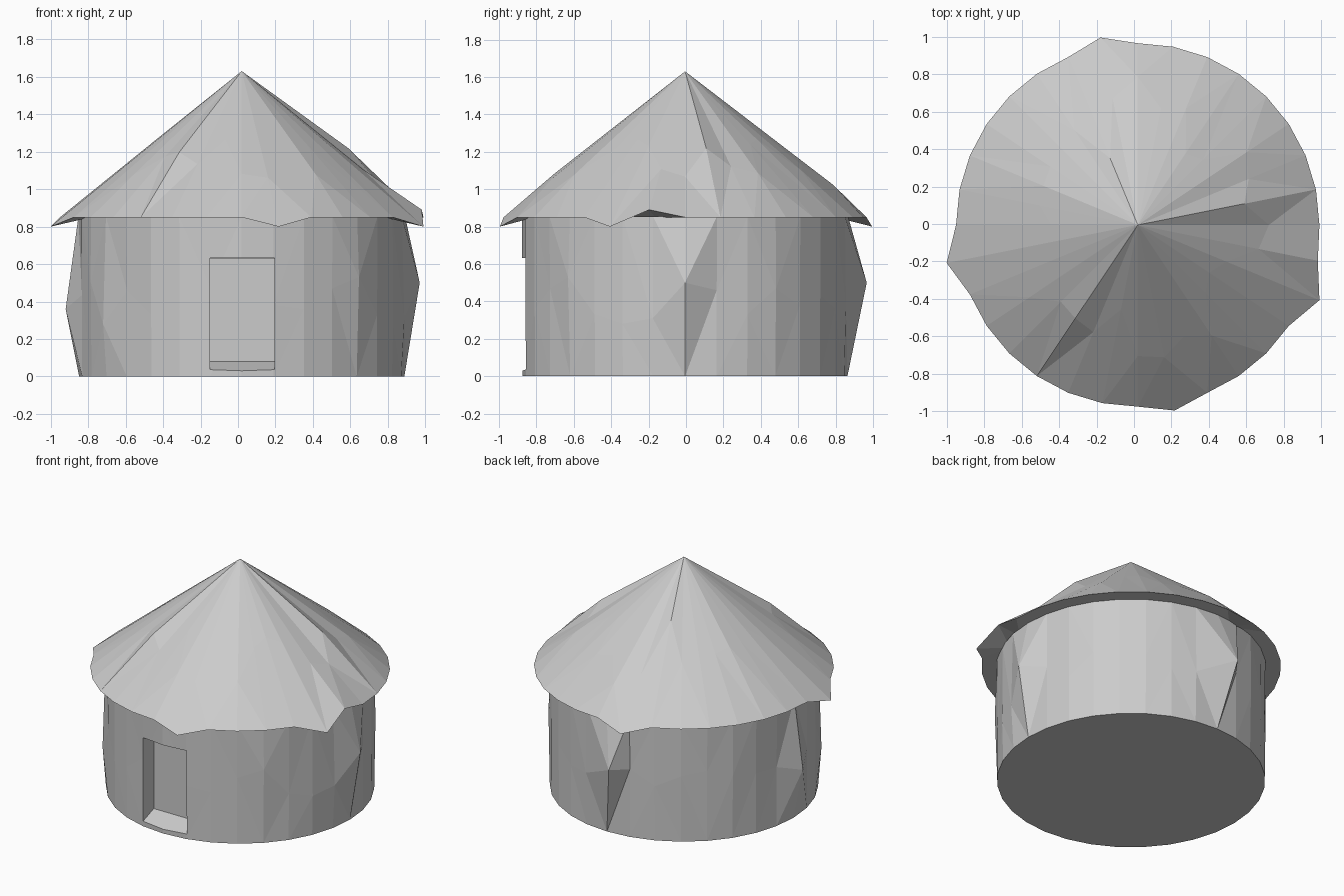
import bpy, bmesh, random
from math import sin, cos, radians

if "Cube" in bpy.data.objects:
    bpy.data.objects.remove(bpy.data.objects["Cube"])

random.seed(4)
N = 32
CX, CY = 0.02, -0.005
STEP = 360 / N


def pt(k, r, z):
    a = radians(k * STEP)
    return (CX + r * cos(a), CY + r * sin(a), z)


def finish(bm, name):
    bmesh.ops.triangulate(bm, faces=[f for f in bm.faces if len(f.verts) == 4])
    bmesh.ops.recalc_face_normals(bm, faces=bm.faces)
    me = bpy.data.meshes.new(name)
    bm.to_mesh(me)
    bm.free()
    ob = bpy.data.objects.new(name, me)
    bpy.context.collection.objects.link(ob)
    return ob


def bridge(bm, low, high):
    for i in range(N):
        j = (i + 1) % N
        bm.faces.new((low[i], low[j], high[j], high[i]))


# Mud wall: rough drum with an uneven, dented middle ring
mid_z = {0: .50, 1: .46, 2: .33, 3: .47, 4: .38, 8: .50, 16: .36, 19: .28, 20: .46,
         21: .33, 26: .36, 27: .47, 28: .53, 29: .33, 30: .28, 31: .31}
mid_r = {0: .95, 8: .975, 16: .94, 19: .89, 28: .885, 31: .885, 20: .865, 21: .87}
bm = bmesh.new()
bottom = [bm.verts.new(pt(k, .868, 0)) for k in range(N)]
middle = []
for k in range(N):
    z = mid_z.get(k, random.uniform(.33, .52))
    r = mid_r.get(k, .866 + random.uniform(0, .012))
    middle.append(bm.verts.new(pt(8.45 if k == 8 else k, r, z)))
top = [bm.verts.new(pt(k, .872, .853)) for k in range(N)]
bridge(bm, bottom, middle)
bridge(bm, middle, top)
bm.faces.new(bottom[::-1])
bm.faces.new(top)
wall = finish(bm, "round_wall")

# Doorway recess with a sloping sill
bm = bmesh.new()
x0, x1, yf, yb = -.15, .195, -1.0, -.735
prof = [(yf, -.015), (yb, .08), (yb, .63), (yf, .635)]
a = [bm.verts.new((x0, y, z)) for y, z in prof]
b = [bm.verts.new((x1, y, z)) for y, z in prof]
bm.faces.new(a)
bm.faces.new(b[::-1])
for i in range(4):
    j = (i + 1) % 4
    bm.faces.new((a[i], b[i], b[j], a[j]))
cutter = finish(bm, "doorway_cutter")
cutter.hide_render = True
cutter.hide_set(True)
mod = wall.modifiers.new("doorway", 'BOOLEAN')
mod.operation = 'DIFFERENCE'
mod.solver = 'EXACT'
mod.object = cutter

# Apply the cut and drop the helper
bpy.context.view_layer.update()
dg = bpy.context.evaluated_depsgraph_get()
cut_mesh = bpy.data.meshes.new_from_object(wall.evaluated_get(dg))
wall.modifiers.clear()
wall.data = cut_mesh
bpy.data.objects.remove(cutter)

# Thatched cone roof: ragged eaves (radius, height) and a few bumps (radius, lift)
eaves = {9: (1.02, .80), 17: (1.04, .80), 25: (1.01, .80), 30: (1.05, .80), 31: (.98, .89)}
bumps = {0: (.70, 0), 1: (.58, .055), 3: (.70, .02), 8: (.79, .03), 10: (.385, .03),
         20: (.58, .01), 21: (.60, .05), 24: (.70, .015), 25: (.72, .01), 27: (.71, .02)}
bm = bmesh.new()
apex = bm.verts.new((CX, CY, 1.63))
rim, ring, soffit = [], [], []
for k in range(N):
    r, z = eaves.get(k, (.97, .85))
    rim.append(bm.verts.new(pt(k, r, z)))
    mr, lift = bumps.get(k, (random.uniform(.45, .7), random.uniform(0, .012)))
    ring.append(bm.verts.new(pt(k, mr, 1.63 - .78 * mr / .97 + lift)))
    soffit.append(bm.verts.new(pt(k, .82, .85)))
bridge(bm, rim, ring)
bridge(bm, soffit, rim)
for i in range(N):
    bm.faces.new((ring[i], ring[(i + 1) % N], apex))
bm.faces.new(soffit[::-1])
finish(bm, "thatched_roof")
